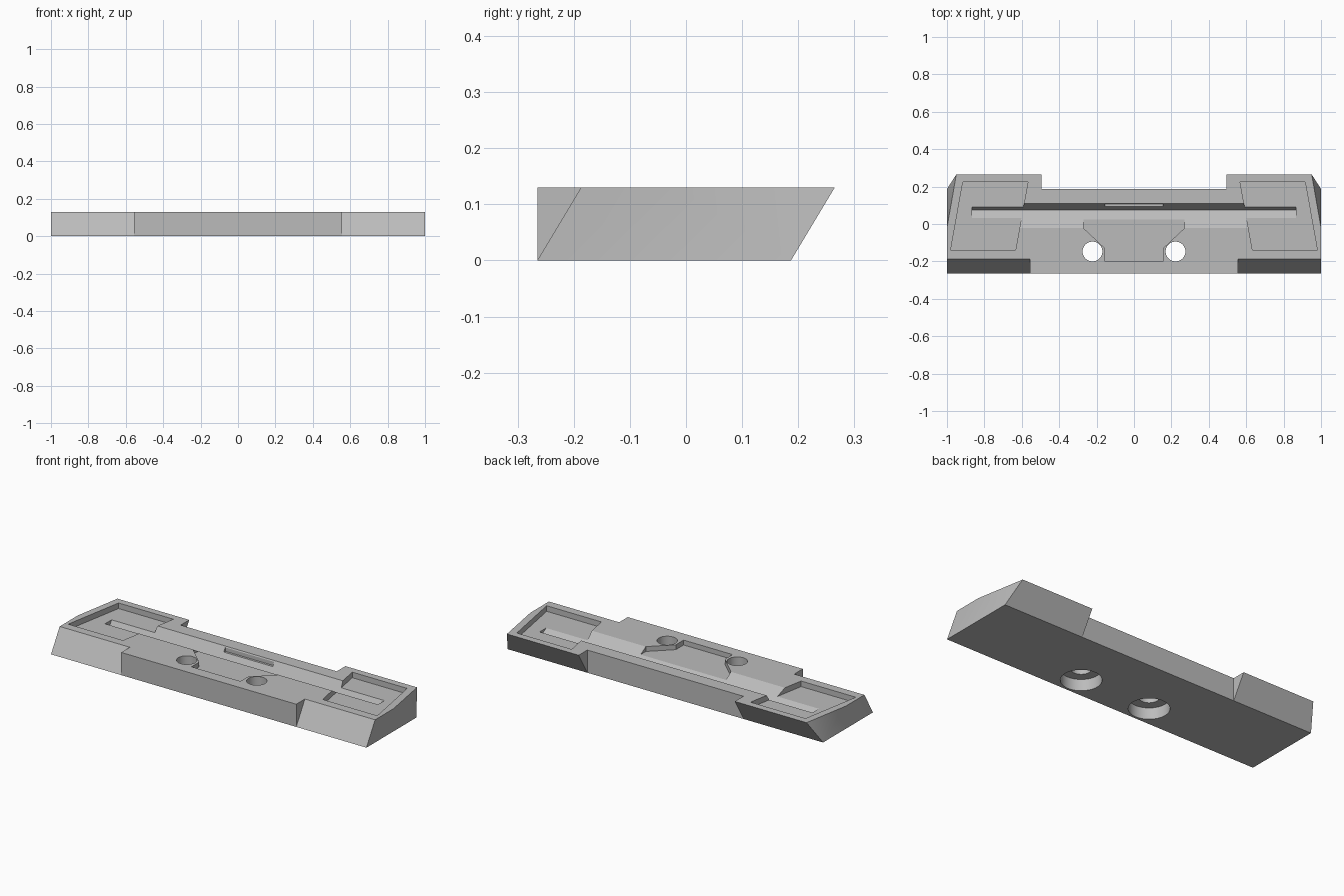
import bpy
import bmesh
import math
from mathutils import Vector

cube = bpy.data.objects.get("Cube")
if cube:
    bpy.data.objects.remove(cube, do_unlink=True)

HALF_Y, TOP, FLOOR = 0.265, 0.13, 0.098
BACK = 0.187          # rear edge of the underside
SLOPE = 0.6           # lean of all tilted faces

grey = bpy.data.materials.new("matte grey")
grey.use_nodes = True
grey.diffuse_color = (0.5, 0.5, 0.5, 1)
grey.node_tree.nodes["Principled BSDF"].inputs["Base Color"].default_value = grey.diffuse_color


def make_object(name, bm):
    bmesh.ops.recalc_face_normals(bm, faces=bm.faces)
    mesh = bpy.data.meshes.new(name)
    bm.to_mesh(mesh)
    bm.free()
    mesh.materials.append(grey)
    obj = bpy.data.objects.new(name, mesh)
    bpy.context.collection.objects.link(obj)
    return obj


def prism(points, low, high, along="z"):
    """Extrude an outline: (x, y) along z, or (y, z) along x."""
    bm = bmesh.new()
    place = (lambda a, b: (a, b, low)) if along == "z" else (lambda a, b: (low, a, b))
    face = bm.faces.new([bm.verts.new(place(*p)) for p in points])
    step = Vector((0, 0, high - low)) if along == "z" else Vector((high - low, 0, 0))
    grown = bmesh.ops.extrude_face_region(bm, geom=[face])["geom"]
    bmesh.ops.translate(bm, vec=step, verts=[v for v in grown if isinstance(v, bmesh.types.BMVert)])
    return bm


def rectangle(x0, x1, y0, y1):
    return [(x0, y0), (x1, y0), (x1, y1), (x0, y1)]


def slice_off(bm, point, normal):
    bmesh.ops.bisect_plane(bm, geom=bm.verts[:] + bm.edges[:] + bm.faces[:], dist=1e-6,
                           plane_co=point, plane_no=normal, clear_outer=True)
    bmesh.ops.holes_fill(bm, edges=[e for e in bm.edges if e.is_boundary])


def cut(target, bm):
    cutter = make_object("cutter", bm)
    cutter.hide_render = True
    mod = target.modifiers.new("cut", "BOOLEAN")
    mod.operation, mod.solver, mod.object = "DIFFERENCE", "EXACT", cutter
    bpy.context.view_layer.objects.active = target
    bpy.ops.object.modifier_apply(modifier=mod.name)
    bpy.data.objects.remove(cutter, do_unlink=True)


def cylinder(x, y, radius, low, high):
    ring = [(x + radius * math.cos(i * math.tau / 48), y + radius * math.sin(i * math.tau / 48))
            for i in range(48)]
    return prism(ring, low, high)


# Block with overhanging back and chamfered rear ends
block = prism(rectangle(-1, 1, -HALF_Y, HALF_Y), 0, TOP)
slice_off(block, (0, BACK, 0), (0, 1, -SLOPE))
for s in (1, -1):
    a, b, c = Vector((s * 0.95, HALF_Y, TOP)), Vector((s, -0.02, TOP)), Vector((s, BACK, 0))
    slice_off(block, b, (b - a).cross(c - a) * s)
base = make_object("dock_base", block)

# Rear step
cut(base, prism(rectangle(-0.495, 0.495, BACK, 0.4), -0.1, 0.2))

for s in (1, -1):
    # Sloped front at both ends
    wedge = [(-HALF_Y - SLOPE * 0.1, -0.1), (-HALF_Y + SLOPE * 0.2, 0.2), (-0.5, 0.2), (-0.5, -0.1)]
    cut(base, prism(wedge, s * 0.555, s * 1.1, "x"))
    # Slanted tray pockets
    tray = [(0.567, 0.225), (0.915, 0.225), (0.98, -0.138), (0.633, -0.138)]
    cut(base, prism([(s * x, y) for x, y in tray], FLOOR, 0.2))

# Centre pocket: flared part and straight channel with rear notch
cut(base, prism([(-0.27, 0.06), (-0.27, -0.022), (-0.155, -0.13), (-0.155, -0.2),
                 (0.155, -0.2), (0.155, -0.13), (0.27, -0.022), (0.27, 0.06)], 0.102, 0.2))
cut(base, prism(rectangle(-0.155, 0.155, 0.0, 0.106), 0.102, 0.2))

# Tilted slot
root = Vector((0.075, 0.072))
slot = [root, root + Vector((SLOPE, 1)) * 0.1, root + Vector((-1, SLOPE)) * 0.15]
cut(base, prism(slot, -0.865, 0.865, "x"))

# Screw holes with counterbores underneath
for s in (1, -1):
    cut(base, cylinder(s * 0.222, -0.147, 0.053, -0.1, 0.2))
    cut(base, cylinder(s * 0.222, -0.147, 0.105, -0.1, 0.065))

bpy.ops.object.select_all(action="DESELECT")
base.select_set(True)
bpy.context.view_layer.objects.active = base
bpy.ops.object.shade_smooth_by_angle(angle=math.radians(25))
